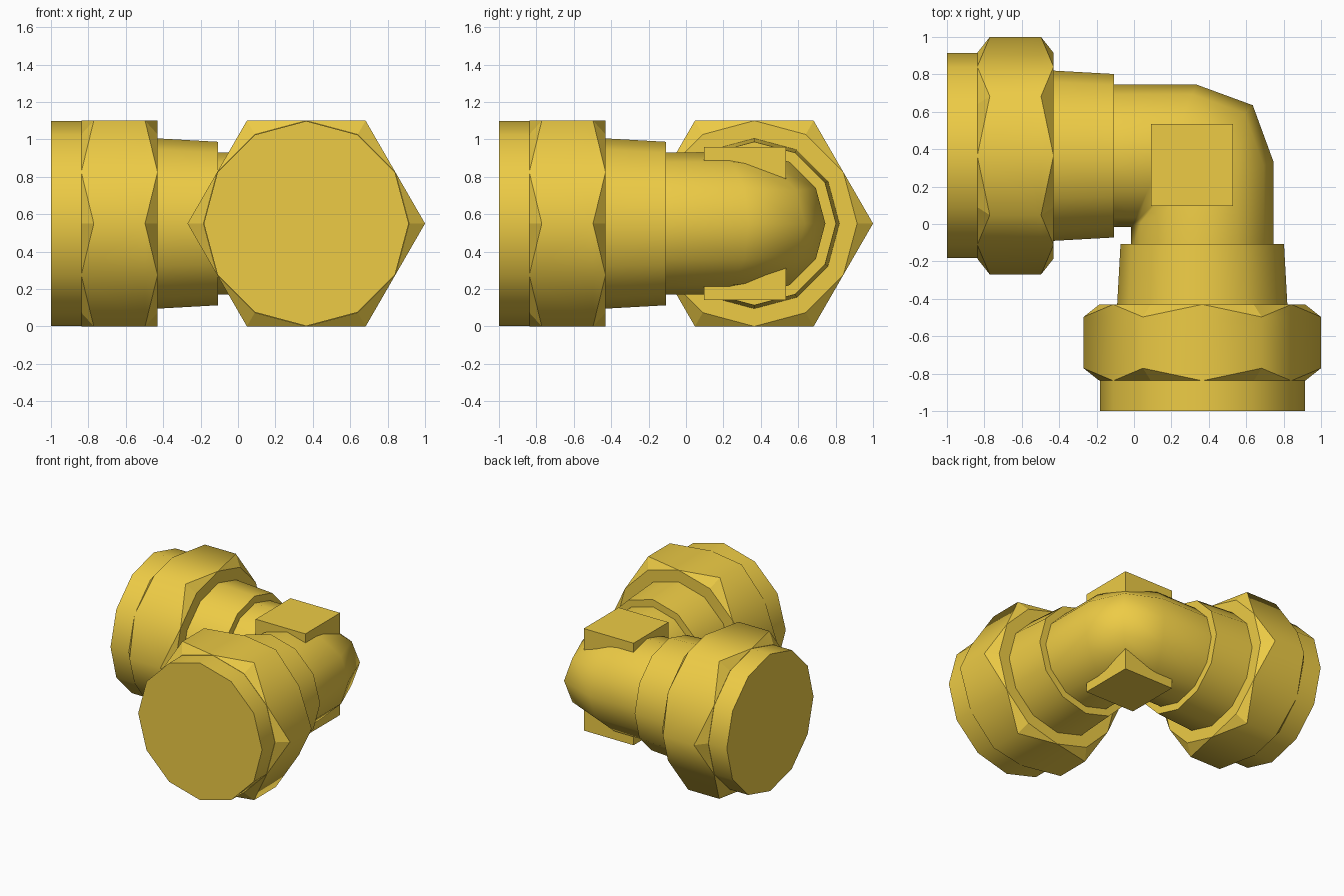
import bpy, bmesh
from math import sin, cos, radians

if "Cube" in bpy.data.objects:
    bpy.data.objects.remove(bpy.data.objects["Cube"])

C, H, N = 0.365, 0.55, 12      # arm offset, axis height, sides
PIPE_R = 0.38

brass = bpy.data.materials.new("yellow_metal")
brass.diffuse_color = (0.85, 0.60, 0.06, 1)
brass.use_nodes = True
brass.node_tree.nodes["Principled BSDF"].inputs["Base Color"].default_value = brass.diffuse_color


def ring(x, r):
    """Ring of the arm that runs along x."""
    return [(x, C + r * cos(radians(30 * k)), H + r * sin(radians(30 * k))) for k in range(N)]


def swap(points):
    """Mirror across the diagonal x = y, giving the arm that runs along y."""
    return [(y, x, z) for x, y, z in points]


def bridge(a, b):
    """Face indices joining two rings, given their start indices."""
    return [(a + k, a + (k + 1) % N, b + (k + 1) % N, b + k) for k in range(N)]


def make(name, verts, faces, sharp=None):
    """Mesh object; sharp is the axis whose parallel edges stay smooth."""
    me = bpy.data.meshes.new(name)
    bm = bmesh.new()
    vs = [bm.verts.new(v) for v in verts]
    for f in faces:
        bm.faces.new([vs[i] for i in f])
    bmesh.ops.remove_doubles(bm, verts=bm.verts, dist=0.0005)
    bmesh.ops.recalc_face_normals(bm, faces=bm.faces)
    for f in bm.faces:
        f.smooth = True
    if sharp is not None:
        for e in bm.edges:
            d = (e.verts[1].co - e.verts[0].co).normalized()
            e.smooth = abs(d[sharp]) > 0.95
    bm.to_mesh(me)
    bm.free()
    me.materials.append(brass)
    ob = bpy.data.objects.new(name, me)
    bpy.context.collection.objects.link(ob)
    return ob


def both_arms(name, verts, faces):
    make("left_" + name, verts, faces, 0)
    make("front_" + name, swap(verts), faces, 1)


def frustum(name, x0, r0, x1, r1):
    caps = [tuple(range(N)), tuple(range(N, 2 * N))]
    both_arms(name, ring(x0, r0) + ring(x1, r1), bridge(0, N) + caps)


# End collars and tapered sleeves
frustum("end_collar", -1.0, 0.548, -0.838, 0.548)
frustum("sleeve", -0.43, 0.455, -0.107, 0.437)

# Chamfered hex nuts: twelve-sided ends, hex corners set in from each end
X0, X1, CH, R = -0.838, -0.43, 0.067, 0.635
verts = ring(X0, 0.55) + ring(X1, 0.55) + ring(X0 + CH, R)[::2] + ring(X1 - CH, R)[::2]
faces = [tuple(range(N)), tuple(range(N, 2 * N))]
for j in range(6):
    k, nxt = 2 * j, (j + 1) % 6
    for end, hexa in ((0, 24), (N, 30)):
        faces.append((end + k, end + k + 1, hexa + j))
        faces.append((end + k, end + (k - 1) % N, hexa + j))
    faces.append((24 + j, k + 1, 24 + nxt, 30 + nxt, N + k + 1, 30 + j))
both_arms("hex_nut", verts, faces)

# Elbow body: rings fan out from the tight inner corner
start = ring(-0.15, PIPE_R)
fan, mid = [], []
for x, y, z in start:
    f = (y - (C - PIPE_R)) / (2 * PIPE_R)
    inner = C - PIPE_R
    fan.append((inner + 0.35 * f, y, z))
    mid.append((inner + 0.65 * f, inner + 0.65 * f, H + (z - H) * 0.92))
rings = [start, fan, mid, swap(fan), swap(start)]
make("elbow_body", sum(rings, []),
     sum([bridge(i * N, (i + 1) * N) for i in range(4)], []))

# Square wrench pads above and below the elbow
for name, s in (("top_pad", 1), ("bottom_pad", -1)):
    bpy.ops.mesh.primitive_cube_add(size=1, location=(0.31, 0.315, H + s * 0.306))
    pad = bpy.context.object
    pad.name = name
    pad.scale = (0.44, 0.44, 0.204)
    pad.data.materials.append(brass)
